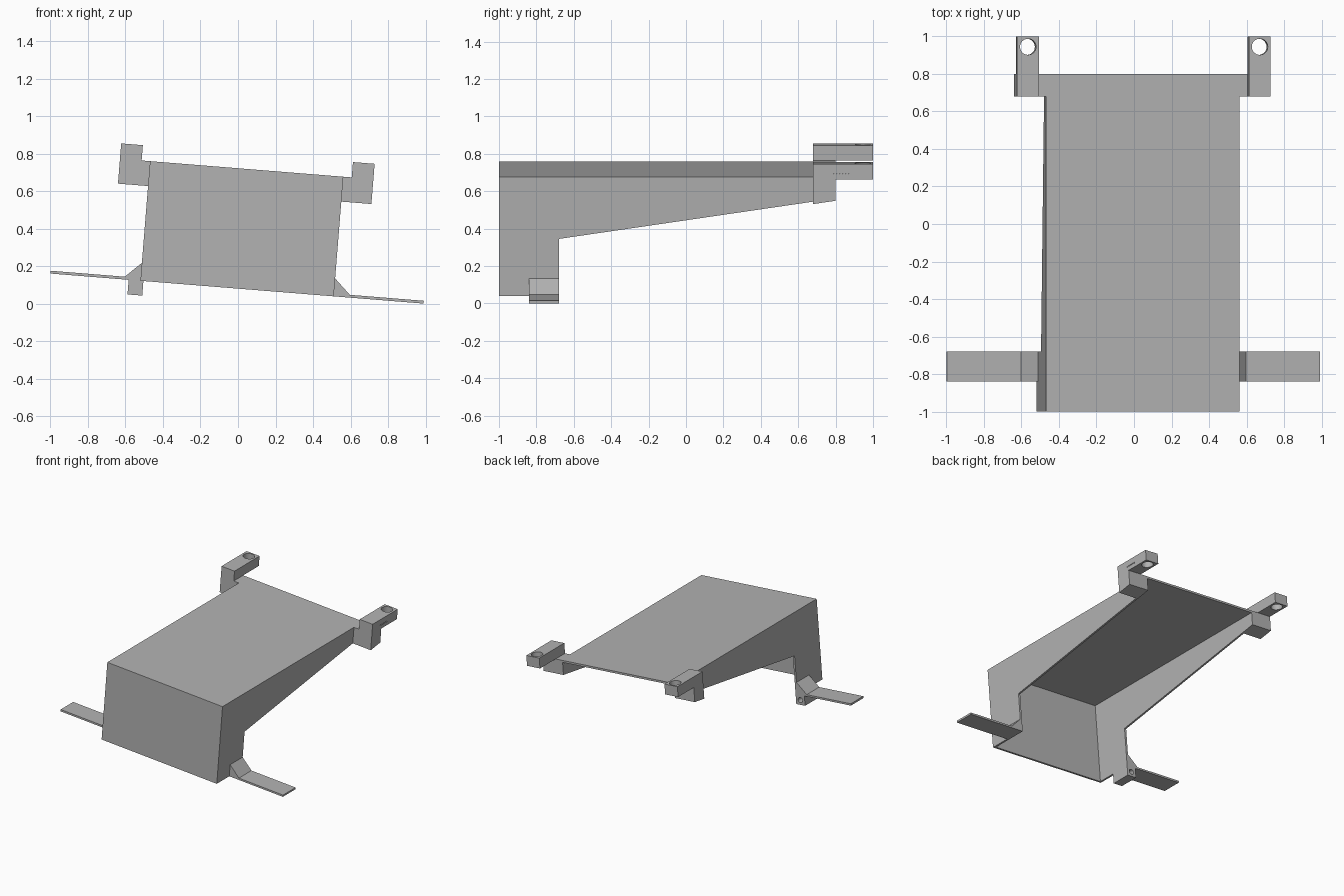
import bpy, bmesh, math
from mathutils import Matrix, Vector

cube = bpy.data.objects.get("Cube")
if cube:
    bpy.data.objects.remove(cube)

grey = bpy.data.materials.new("plain grey")
grey.use_nodes = True
grey.diffuse_color = (0.45, 0.45, 0.45, 1)
grey.node_tree.nodes["Principled BSDF"].inputs["Base Color"].default_value = (0.45, 0.45, 0.45, 1)

# The whole part leans sideways about the y axis
TILT = Matrix.Rotation(math.radians(4.6), 4, 'Y')
MID = -0.0115          # centre line before tilting
HALF = 0.517           # half width of the hood
WALL = 0.016
TOP, BOTTOM = 0.72, 0.08
SLOPE = 0.147          # rise of the side walls' lower edge


def add(name, bm):
    bmesh.ops.recalc_face_normals(bm, faces=bm.faces)
    mesh = bpy.data.meshes.new(name)
    bm.to_mesh(mesh)
    bm.free()
    mesh.materials.append(grey)
    obj = bpy.data.objects.new(name, mesh)
    bpy.context.collection.objects.link(obj)
    obj.matrix_world = TILT
    return obj


def extrude(name, points, offset):
    bm = bmesh.new()
    face = bm.faces.new([bm.verts.new(p) for p in points])
    new = bmesh.ops.extrude_face_region(bm, geom=[face])["geom"]
    verts = [g for g in new if isinstance(g, bmesh.types.BMVert)]
    bmesh.ops.translate(bm, verts=verts, vec=offset)
    return add(name, bm)


def side_profile(name, yz, x0, x1):
    return extrude(name, [(x0, y, z) for y, z in yz], Vector((x1 - x0, 0, 0)))


def front_profile(name, xz, y0, y1):
    return extrude(name, [(x, y0, z) for x, z in xz], Vector((0, y1 - y0, 0)))


def box(name, x0, x1, y0, y1, z0, z1):
    return side_profile(name, [(y0, z0), (y1, z0), (y1, z1), (y0, z1)], x0, x1)


def drill(obj, centre, radius, depth, axis, sides=32):
    bm = bmesh.new()
    turn = Vector((0, 0, 1)).rotation_difference(Vector(axis)).to_matrix().to_4x4()
    bmesh.ops.create_cone(bm, cap_ends=True, segments=sides, radius1=radius, radius2=radius,
                          depth=depth, matrix=Matrix.Translation(centre) @ turn)
    cutter = add("drill_cutter", bm)
    cutter.hide_render = True
    mod = obj.modifiers.new("hole", 'BOOLEAN')
    mod.operation, mod.solver, mod.object = 'DIFFERENCE', 'EXACT', cutter
    bpy.context.view_layer.update()
    graph = bpy.context.evaluated_depsgraph_get()
    mesh = bpy.data.meshes.new_from_object(obj.evaluated_get(graph))
    obj.modifiers.clear()
    obj.data = mesh
    bpy.data.objects.remove(cutter)


# Hood: top plate and front panel
box("top_plate", MID - HALF, MID + HALF, -1, 0.8, TOP - WALL, TOP)
box("front_panel", MID - HALF + WALL, MID + HALF - WALL, -1, -1 + WALL, BOTTOM, TOP - WALL)

back_low = 0.387 + SLOPE * 1.48
ear_low = 0.387 + SLOPE * 1.36
for side, label in ((1, "left"), (-1, "right")):
    def at(d):
        return MID + side * d

    # Side wall with a deep front leg and a rising lower edge
    side_profile(label + "_side_wall",
                 [(-1, BOTTOM), (-0.68, BOTTOM), (-0.68, 0.387), (0.8, back_low),
                  (0.8, TOP - WALL), (-1, TOP - WALL)], at(HALF - WALL), at(HALF))

    # Rear ear: block beside the wall, drilled bar on top
    side_profile(label + "_ear_block",
                 [(0.68, ear_low), (0.8, back_low), (0.8, TOP), (0.68, TOP)],
                 at(HALF), at(0.678))
    bar = box(label + "_ear_bar", at(0.562), at(0.678), 0.68, 1, TOP, 0.802)
    drill(bar, (at(0.62), 0.945, 0.76), 0.043, 0.3, (0, 0, 1))
    if side == 1:
        for i in range(6):
            drill(bar, (at(0.678), 0.787 + i * 0.016, 0.753), 0.005, 0.01, (1, 0, 0), 8)

    # Flat foot tab with a sloped gusset against the wall
    front_profile(label + "_foot_tab",
                  [(at(HALF), BOTTOM), (at(0.998), BOTTOM), (at(0.998), 0.095),
                   (at(0.602), 0.095), (at(HALF), 0.176)], -0.84, -0.68)

# Lug under the right foot tab with a blind hole from behind
lug = box("right_foot_lug", at(HALF - WALL), at(0.58), -0.84, -0.68, 0.002, BOTTOM)
drill(lug, (at(0.54), -0.68, 0.04), 0.02, 0.16, (0, 1, 0))
